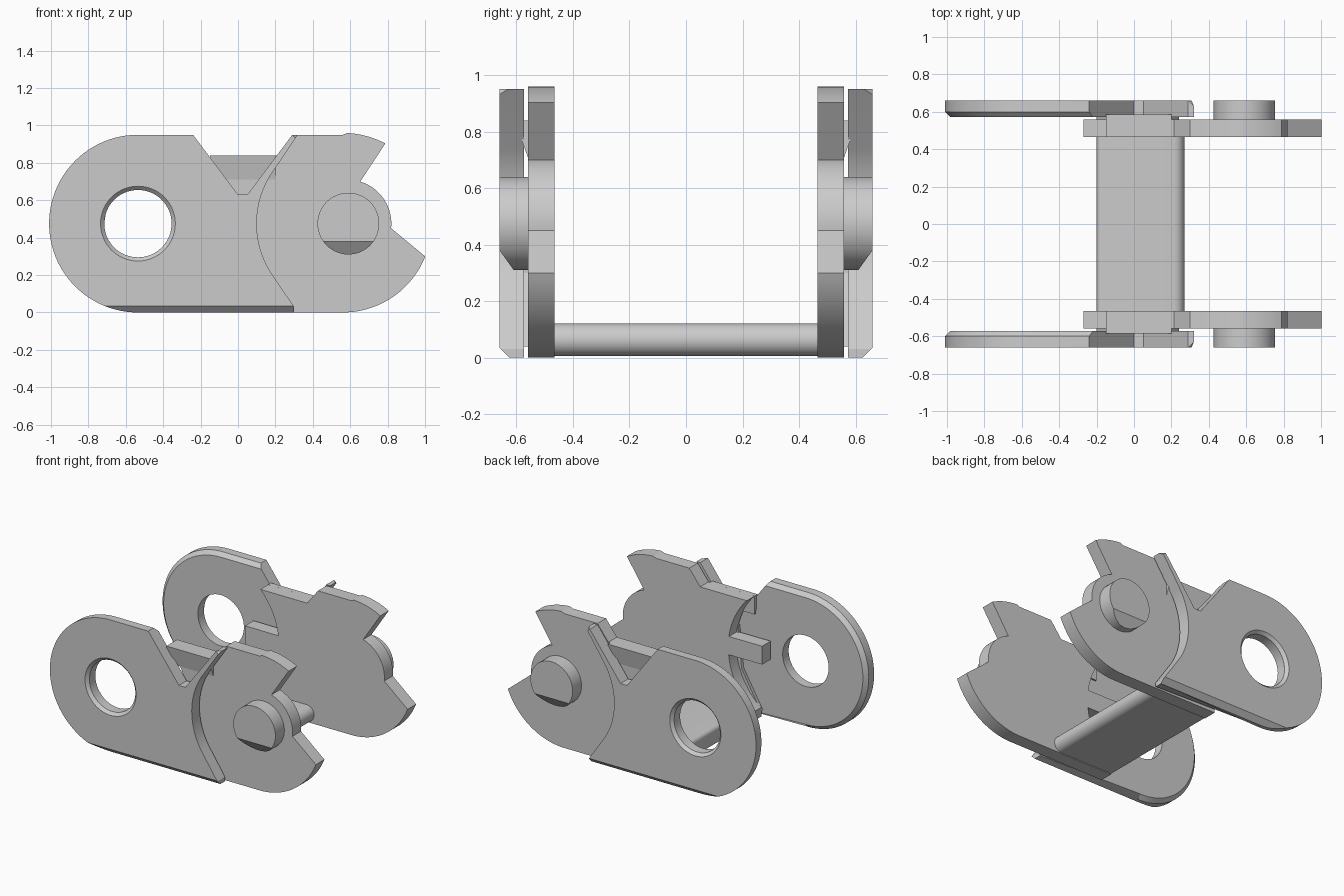
import bpy, bmesh
from math import cos, sin, radians, pi
from mathutils import Matrix, Vector

if "Cube" in bpy.data.objects:
    bpy.data.objects.remove(bpy.data.objects["Cube"])

steel = bpy.data.materials.new("grey_steel")
steel.use_nodes = True
grey = (0.6, 0.6, 0.6, 1)
steel.diffuse_color = grey
steel.node_tree.nodes["Principled BSDF"].inputs["Base Color"].default_value = grey

MID = 0.475          # height of the link axis
HOLE_X, PIN_X = -0.535, 0.59


def arc(cx, cz, r, a0, a1, n=24):
    """Points on an arc in the x-z plane, angles in degrees."""
    angles = [radians(a0 + (a1 - a0) * i / n) for i in range(n + 1)]
    return [(cx + r * cos(a), cz + r * sin(a)) for a in angles]


def slab(points, y0, y1):
    """Extrude an x-z profile from y0 to y1."""
    bm = bmesh.new()
    face = bm.faces.new([bm.verts.new((x, y0, z)) for x, z in points])
    geom = bmesh.ops.extrude_face_region(bm, geom=[face])["geom"]
    verts = [g for g in geom if isinstance(g, bmesh.types.BMVert)]
    bmesh.ops.translate(bm, verts=verts, vec=(0, y1 - y0, 0))
    bmesh.ops.recalc_face_normals(bm, faces=bm.faces)
    return bm


def trim(bm, point, normal):
    """Cut away everything beyond a plane and close the cut."""
    bmesh.ops.bisect_plane(bm, geom=bm.verts[:] + bm.edges[:] + bm.faces[:],
                           plane_co=point, plane_no=Vector(normal), clear_outer=True)
    bmesh.ops.holes_fill(bm, edges=bm.edges[:])
    bmesh.ops.recalc_face_normals(bm, faces=bm.faces)


def make(name, bm):
    mesh = bpy.data.meshes.new(name)
    bm.to_mesh(mesh)
    bm.free()
    obj = bpy.data.objects.new(name, mesh)
    bpy.context.collection.objects.link(obj)
    mesh.materials.append(steel)
    return obj


def select(obj):
    bpy.ops.object.select_all(action="DESELECT")
    obj.select_set(True)
    bpy.context.view_layer.objects.active = obj


def finish(obj, mirror=True):
    select(obj)
    bpy.ops.object.shade_smooth_by_angle(angle=radians(25))
    if mirror:
        mod = obj.modifiers.new("both_sides", "MIRROR")
        mod.use_axis = (False, True, False)
        mod.use_clip = False
        mod.use_mirror_merge = False


# Outer plates: rounded end, notch on top, concave edge around the pin
profile = arc(HOLE_X, MID, 0.475, 90, 270, 48)
profile += [(0.30, 0), (0.30, 0.03)]
profile += arc(PIN_X, MID, 0.49, 212, 148)
profile += [(0.32, 0.95), (0.29, 0.95), (0.05, 0.63), (0.0, 0.63), (-0.24, 0.95)]
bm = slab(profile, 0.573, 0.66)
rim = [e for e in bm.edges if all(v.co.y < 0.58 and v.co.x < -0.23 for v in e.verts)
       and all(v.co.z > 0.9 or v.co.x < -0.5 for v in e.verts)]
bmesh.ops.bevel(bm, geom=rim, offset=0.027, segments=1, affect="EDGES")
trim(bm, (0, 0.66, 0.035), (0, 1, -1))
trim(bm, (0.29, 0.66, 0.95), (1, 1, 1))
plate = make("outer_plates", bm)

# Countersunk hole through each outer plate
bm = bmesh.new()
for r0, r1, depth, y in ((0.18, 0.18, 0.4, 0.6), (0.18, 0.22, 0.04, 0.66)):
    turn = Matrix.Translation((HOLE_X, y, MID)) @ Matrix.Rotation(-pi / 2, 4, "X")
    tool = bmesh.new()
    bmesh.ops.create_cone(tool, cap_ends=True, segments=64, radius1=r0, radius2=r1,
                          depth=depth, matrix=turn)
    cutter = make("hole_cutter", tool)
    cutter.hide_render = True
    select(plate)
    mod = plate.modifiers.new("hole", "BOOLEAN")
    mod.operation, mod.solver, mod.object = "DIFFERENCE", "EXACT", cutter
    bpy.ops.object.modifier_apply(modifier=mod.name)
    bpy.data.objects.remove(cutter)
bm.free()
finish(plate)

# Inner plates: jaw around the pin, tab and concave edge toward the hole
profile = [(-0.2, 0)]
profile += arc(0.56, MID, 0.475, -90, -21.7)
profile += arc(0.585, MID, 0.235, -6, 73)
profile += arc(0.56, MID, 0.485, 62, 90, 10)[:-1]
profile += [(0.56, 0.95), (0.30, 0.95), (0.215, 0.84)]
profile += arc(HOLE_X, MID, 0.53, 43.5, 8, 14)
profile += [(-0.27, 0.55), (-0.27, 0.42)]
profile += arc(HOLE_X, MID, 0.53, -6, -50.8, 14)
finish(make("inner_plates", slab(profile, 0.465, 0.56)))

# Webs joining the inner and outer plates
web = [(-0.2, 0.04), (0.24, 0.04), (0.08, 0.3), (0.08, 0.6), (-0.02, 0.6), (-0.05, 0.3)]
finish(make("plate_webs", slab(web, 0.55, 0.58)))

# Small overhanging lips in the notches
bm = slab([(-0.15, 0.71), (0.2, 0.71), (0.2, 0.78), (0.2, 0.84), (-0.15, 0.84), (-0.15, 0.78)],
          0.55, 0.585)
for v in bm.verts:
    if v.co.y > 0.58 and v.co.z < 0.75:
        v.co.y = 0.56
finish(make("notch_lips", bm))

# Pins with a sloped underside at the tip
bm = slab(arc(PIN_X, MID, 0.165, 0, 352.5, 47), 0.55, 0.66)
trim(bm, (0, 0.66, 0.38), (0, 0.07, -0.05))
finish(make("pins", bm))

# Cross bar joining both sides, with rounded long edges
profile = arc(0.212, 0.063, 0.058, -90, 90, 16)
profile += arc(-0.17, 0.091, 0.03, 90, 180, 8) + [(-0.2, 0.005)]
finish(make("cross_bar", slab(profile, -0.47, 0.47)), mirror=False)
